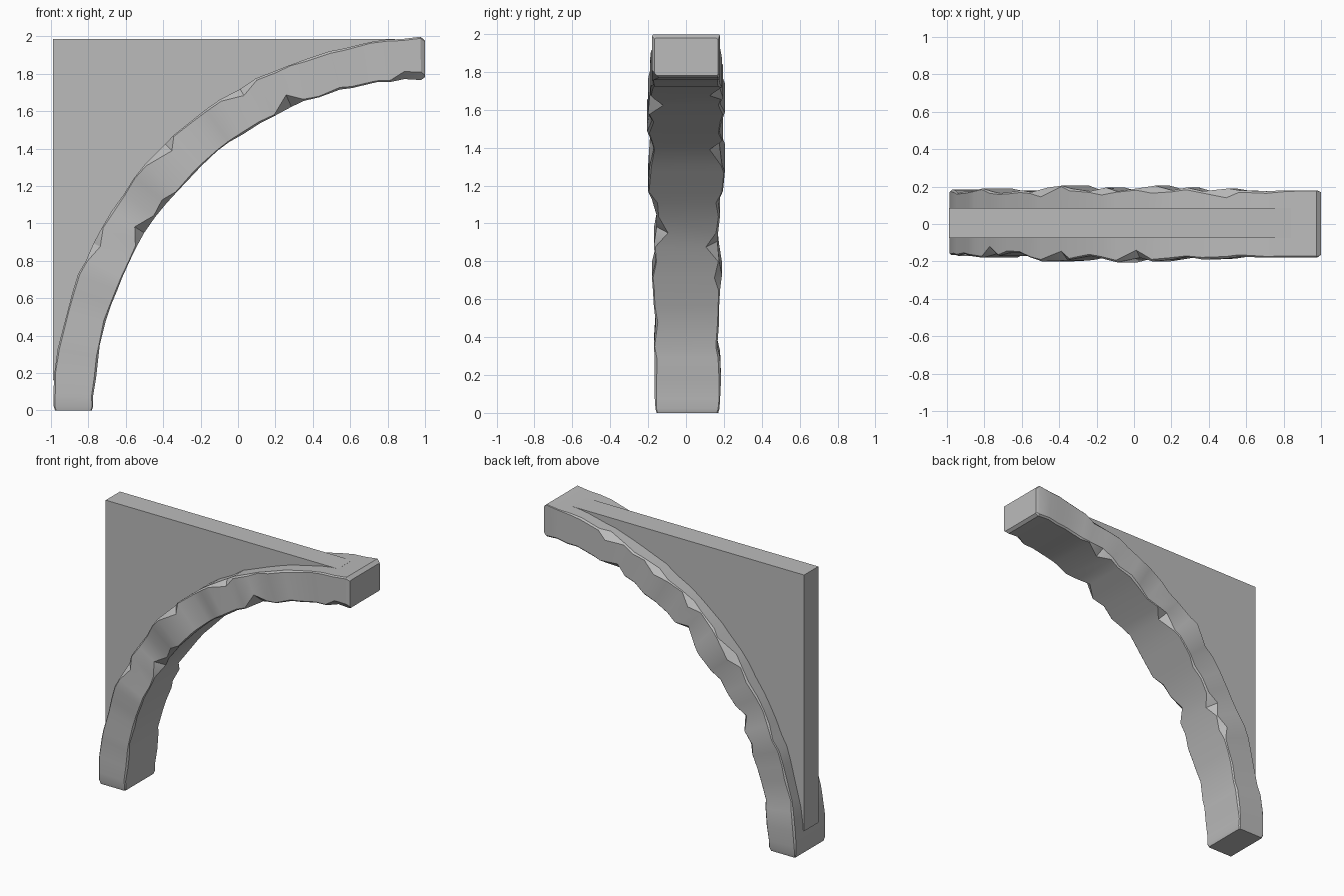
import bpy, bmesh, math, random

random.seed(4)
cube = bpy.data.objects.get("Cube")
if cube:
    bpy.data.objects.remove(cube)

stone = bpy.data.materials.new("grey_stone")
stone.use_nodes = True
GREY = (0.5, 0.5, 0.5, 1)
stone.diffuse_color = GREY
stone.node_tree.nodes["Principled BSDF"].inputs["Base Color"].default_value = GREY

OUTER, INNER, STEPS = 1.99, 1.77, 30


def polar(r, a):
    """Point on the quarter circle centred on the lower right corner."""
    return 1 - r * math.cos(a), r * math.sin(a)


def finish(bm, name, smooth):
    bmesh.ops.recalc_face_normals(bm, faces=bm.faces)
    mesh = bpy.data.meshes.new(name)
    bm.to_mesh(mesh)
    bm.free()
    mesh.materials.append(stone)
    obj = bpy.data.objects.new(name, mesh)
    bpy.context.collection.objects.link(obj)
    if smooth:
        bpy.ops.object.select_all(action="DESELECT")
        obj.select_set(True)
        bpy.context.view_layer.objects.active = obj
        bpy.ops.object.shade_smooth_by_angle(angle=math.radians(32))
    return obj


# Uneven half widths (hundredths) of the hewn sides from foot to tip
front = [16.5, 16.5, 16.5, 16.5, 17, 16, 17, 17.5, 18, 16, 17, 15.5, 15.5, 18, 20, 19.5,
         19, 17, 18.5, 20.5, 18, 20, 19, 17.5, 19, 18.5, 17.5, 18, 18, 18, 17.5]
back = [18, 18, 18.5, 18, 16.5, 17.5, 17.5, 18, 19, 17.5, 16.5, 17, 18, 17, 19.5, 20.5,
        19, 17.5, 19.5, 17.5, 19, 20.5, 18, 19.5, 17.5, 19, 18, 17.5, 18, 18, 18]

# Chips knocked off the long edges: (edge, station) -> depth
# edges: 0 outer front, 1 outer back, 2 inner back, 3 inner front
chips = {(3, 11): .06, (3, 13): .03, (3, 22): .07, (0, 9): .04, (0, 15): .05,
         (0, 20): .04, (2, 10): .06, (2, 8): .04, (2, 17): .05, (1, 14): .05,
         (1, 21): .04, (1, 25): .05, (2, 24): .05, (3, 29): .04, (1, 18): .04}

# Curved beam: a chamfered section swept round the arc
bm = bmesh.new()
rings = []
for i in range(STEPS + 1):
    end = i in (0, STEPS)
    drift = 0 if end else random.uniform(-.25, .25)
    a = math.radians(3 * (i + drift))
    ro = OUTER - (.012 if end else random.uniform(-.004, .008))
    ri = INNER + (.012 if end else random.uniform(-.004, .008))
    yf, yb = -front[i] / 100, back[i] / 100
    if end:
        yf, yb = yf + .01, yb - .01
    c = [chips.get((k, i), random.uniform(.004, .012)) for k in range(4)]
    section = [(ro - c[0], yf), (ro, yf + c[0]), (ro, yb - c[1]), (ro - c[1], yb),
               (ri + c[2], yb), (ri, yb - c[2]), (ri, yf + c[3]), (ri + c[3], yf)]
    ring = []
    for r, y in section:
        x, z = polar(r, a)
        ring.append(bm.verts.new((x, y, z)))
    rings.append(ring)
    # Extra ring close to each end gives it a softened rim
    if i in (0, STEPS - 1):
        rim = math.radians(.7 if i == 0 else 89.3)
        extra = []
        for r, y in section:
            mid = (OUTER + INNER) / 2
            x, z = polar(mid + (r - mid) * 1.08, rim)
            extra.append(bm.verts.new((x, y * (1.04 if i == 0 else 1), z)))
        rings.append(extra)
for lower, upper in zip(rings, rings[1:]):
    for k in range(8):
        j = (k + 1) % 8
        bm.faces.new((lower[k], lower[j], upper[j], upper[k]))
bm.faces.new(rings[0])
bm.faces.new(rings[-1])
finish(bm, "curved_beam", True)

# Flat web plate filling the corner above the beam
outline = [(-.99, .16), (-.99, 1.985), (.84, 1.985)]
outline += [polar(1.93, math.radians(a)) for a in range(84, 5, -6)]
bm = bmesh.new()
face = bm.faces.new([bm.verts.new((x, -.075, z)) for x, z in outline])
grown = bmesh.ops.extrude_face_region(bm, geom=[face])
for v in grown["geom"]:
    if isinstance(v, bmesh.types.BMVert):
        v.co.y = .085
finish(bm, "web_plate", False)
